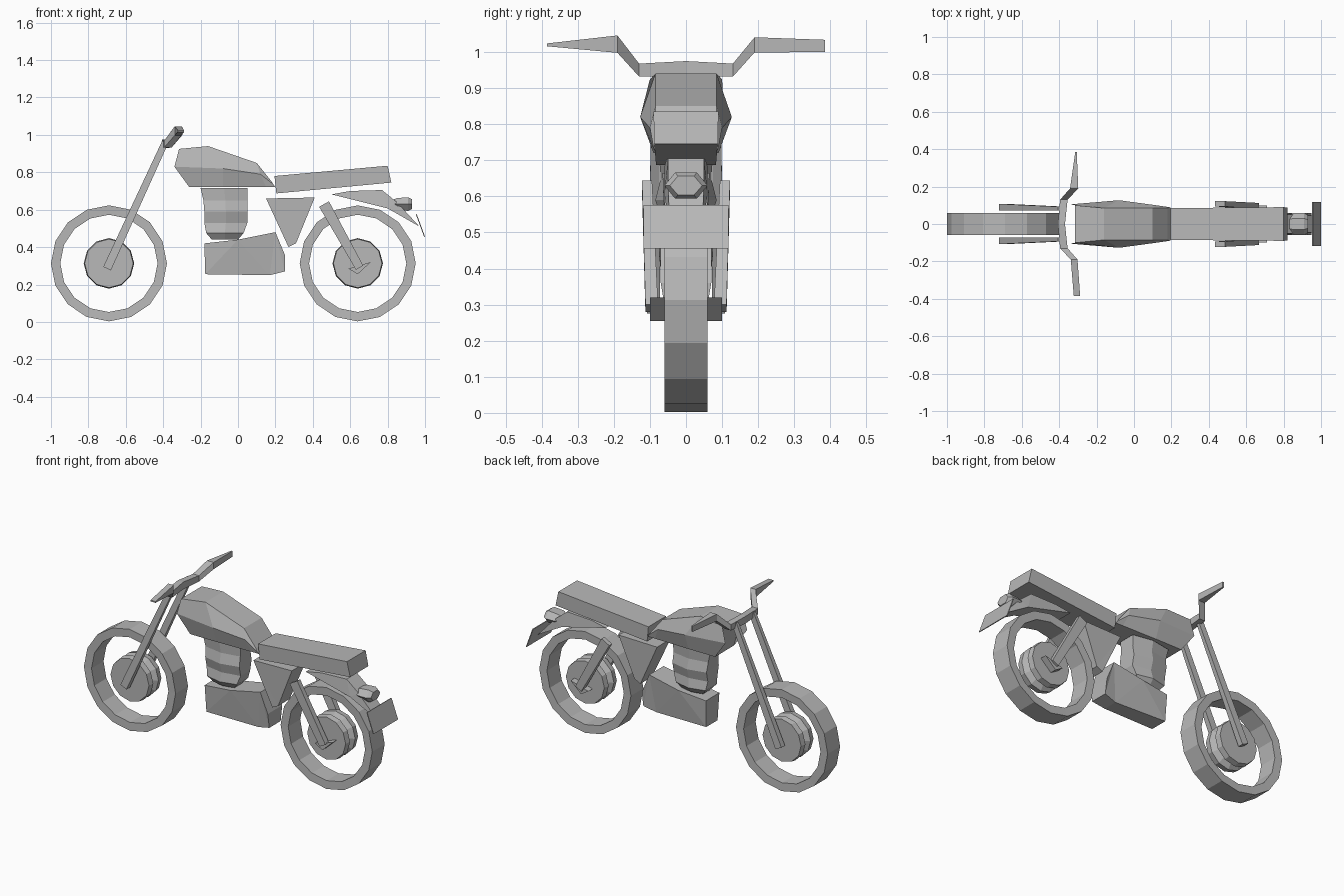
import bpy, bmesh
from math import sin, cos, pi
from mathutils import Vector

cube = bpy.data.objects.get("Cube")
if cube:
    bpy.data.objects.remove(cube, do_unlink=True)

grey = bpy.data.materials.new("plain_grey")
grey.use_nodes = True
colour = (0.48, 0.48, 0.48, 1)
grey.diffuse_color = colour
grey.node_tree.nodes["Principled BSDF"].inputs["Base Color"].default_value = colour


def loft(name, rings, loop=False):
    """Skin a row of rings; cap the ends unless the row closes on itself."""
    bm = bmesh.new()
    rows = [[bm.verts.new(p) for p in ring] for ring in rings]
    n = len(rows[0])
    pairs = list(zip(rows, rows[1:]))
    if loop:
        pairs.append((rows[-1], rows[0]))
    for a, b in pairs:
        for i in range(n):
            j = (i + 1) % n
            bm.faces.new((a[i], a[j], b[j], b[i]))
    if not loop:
        caps = [bm.faces.new(rows[0]), bm.faces.new(rows[-1])]
        bmesh.ops.triangulate(bm, faces=caps)
    bmesh.ops.recalc_face_normals(bm, faces=bm.faces)
    mesh = bpy.data.meshes.new(name)
    bm.to_mesh(mesh)
    bm.free()
    mesh.materials.append(grey)
    obj = bpy.data.objects.new(name, mesh)
    bpy.context.collection.objects.link(obj)
    return obj


def slab(name, points):
    """Side profile of (x, z, half width) points, filled across y."""
    return loft(name, [[(x, s * w, z) for x, z, w in points] for s in (-1, 1)])


def beam(name, start, end, width, depth):
    """Straight square bar lying along the bike; width and depth are (start, end)."""
    a, b = Vector(start), Vector(end)
    d = b - a
    side = Vector((d.z, 0, -d.x)).normalized()
    out = Vector((0, 1, 0))
    corners = ((-1, -1), (1, -1), (1, 1), (-1, 1))
    return loft(name, [[p + side * i * w / 2 + out * j * t / 2 for i, j in corners]
                       for p, w, t in zip((a, b), width, depth)])


def circle(x, y, z, r, n):
    return [(x + r * cos(2 * pi * i / n), y, z + r * sin(2 * pi * i / n))
            for i in range(n)]


# Wheels: a faceted tyre ring and a grooved hub drum
AXLE = 0.313
for end, x in (("front", -0.69), ("rear", 0.64)):
    tyre = [(0.26, -0.058), (0.31, -0.06), (0.31, 0.06), (0.26, 0.058)]
    rings = []
    for i in range(16):
        t = 2 * pi * i / 16
        rings.append([(x + r * cos(t), y, AXLE + r * sin(t)) for r, y in tyre])
    loft(end + "_tyre", rings, loop=True)
    drum = [(-0.06, 0.13), (-0.025, 0.135), (0, 0.095), (0.025, 0.135), (0.06, 0.13)]
    loft(end + "_hub", [circle(x, y, AXLE, r, 12) for y, r in drum])

# Fork legs, rear shocks and axle caps on both sides
for side, s in (("left", 1), ("right", -1)):
    beam(side + "_fork_leg", (-0.70, s * 0.09, 0.285), (-0.39, s * 0.083, 0.96),
         (0.045, 0.035), (0.035, 0.02))
    beam(side + "_shock", (0.65, s * 0.095, 0.29), (0.46, s * 0.108, 0.63),
         (0.045, 0.06), (0.035, 0.028))
    loft(side + "_axle_cap", [[(0.59, s * y, 0.285), (0.71, s * y, 0.32),
                               (0.64, s * y, 0.255)] for y in (0.055, 0.1)])

# Handlebar: centre x, y, z and half sizes in x and z along its bends
bar = [(-0.305, -0.385, 1.02, 0.017, 0.004),
       (-0.32, -0.19, 1.022, 0.018, 0.024),
       (-0.375, -0.13, 0.95, 0.02, 0.018),
       (-0.388, 0, 0.953, 0.019, 0.022),
       (-0.375, 0.13, 0.95, 0.02, 0.018),
       (-0.32, 0.19, 1.02, 0.022, 0.021),
       (-0.31, 0.385, 1.017, 0.004, 0.017)]
loft("handlebar", [[(x - a, y, z - b), (x + a, y, z - b), (x + a, y, z + b),
                    (x - a, y, z + b)] for x, y, z, a, b in bar])

# Fuel tank: each section lists its top, middle and bottom as (x, z, half width)
tank = [((-0.315, 0.925, 0.10), (-0.34, 0.83, 0.105), (-0.26, 0.72, 0.09)),
        ((-0.16, 0.94, 0.085), (-0.08, 0.82, 0.127), (-0.08, 0.72, 0.09)),
        ((0.10, 0.85, 0.085), (0.12, 0.79, 0.10), (0.15, 0.72, 0.085)),
        ((0.18, 0.75, 0.085), (0.19, 0.735, 0.09), (0.20, 0.72, 0.085))]
loft("fuel_tank", [[(x, -w, z) for x, z, w in s] +
                   [(x, w, z) for x, z, w in reversed(s)] for s in tank])

# Seat
slab("seat", [(0.195, 0.78, 0.085), (0.80, 0.835, 0.09),
              (0.82, 0.745, 0.088), (0.205, 0.687, 0.083)])

# Engine cylinder with shallow cooling folds: z, front x, back x, half width
folds = [(0.44, -0.14, 0.0, 0.05), (0.475, -0.17, 0.03, 0.078),
         (0.53, -0.18, 0.05, 0.066), (0.59, -0.18, 0.05, 0.085),
         (0.65, -0.185, 0.05, 0.07), (0.715, -0.20, 0.052, 0.075)]
loft("engine_cylinder", [[(a, -w * 0.7, z), ((a + b) / 2, -w, z), (b, -w * 0.7, z),
                          (b, w * 0.7, z), ((a + b) / 2, w, z), (a, w * 0.7, z)]
                         for z, a, b, w in folds])

# Crankcase and side cover
slab("crankcase", [(-0.175, 0.255, 0.055), (-0.18, 0.42, 0.065), (0.0, 0.44, 0.075),
                   (0.20, 0.48, 0.07), (0.25, 0.36, 0.07), (0.25, 0.27, 0.055),
                   (0.17, 0.25, 0.045)])
slab("side_cover", [(0.15, 0.66, 0.065), (0.41, 0.665, 0.065),
                    (0.31, 0.42, 0.055), (0.27, 0.40, 0.055)])

# Rear mudguard
slab("rear_mudguard", [(0.50, 0.682, 0.06), (0.60, 0.70, 0.055), (0.77, 0.705, 0.05),
                       (0.85, 0.64, 0.05), (0.97, 0.51, 0.045), (0.80, 0.607, 0.06)])

# Tail light: six-sided barrel pointing backwards
loft("tail_light", [[(x, w * cos(pi * i / 3), 0.63 + h * sin(pi * i / 3))
                     for i in range(6)]
                    for x, w, h in ((0.81, 0.035, 0.018), (0.85, 0.06, 0.037),
                                    (0.91, 0.06, 0.042), (0.93, 0.045, 0.03))])

# Number plate
slab("number_plate", [(0.951, 0.575, 0.118), (0.956, 0.576, 0.118),
                      (1.0, 0.456, 0.118), (0.995, 0.455, 0.118)])
